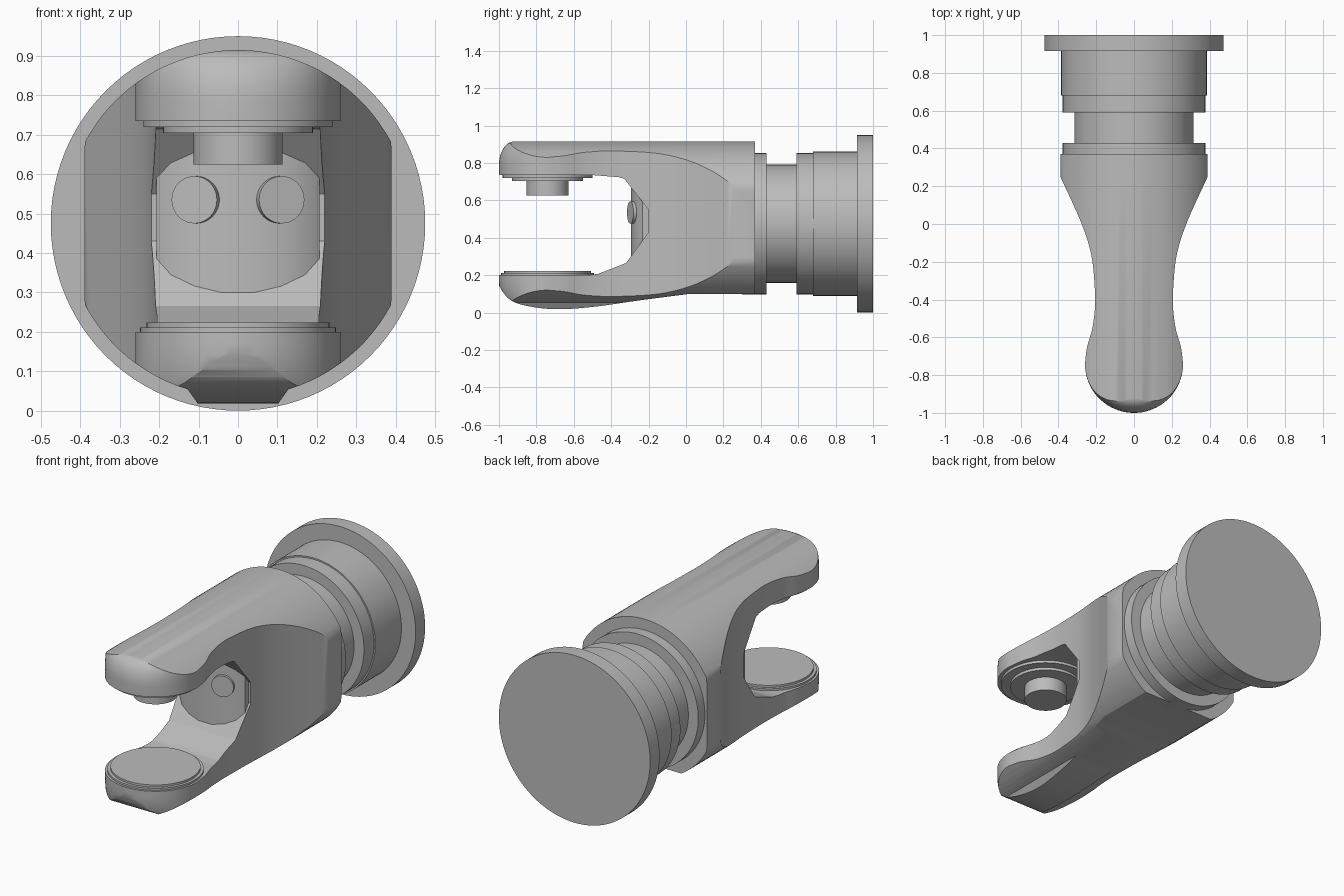
import bpy, bmesh, math
from mathutils import Vector, Matrix

if "Cube" in bpy.data.objects:
    bpy.data.objects.remove(bpy.data.objects["Cube"], do_unlink=True)

AXIS = 0.475      # height of the long axis
PAD_Y = -0.74     # centre of the jaw tips

grey = bpy.data.materials.new("plain grey")
grey.use_nodes = True
grey.diffuse_color = (0.5, 0.5, 0.5, 1)
grey.node_tree.nodes["Principled BSDF"].inputs["Base Color"].default_value = (0.5, 0.5, 0.5, 1)


def loft(name, rings):
    """Closed solid through equal-length rings of points."""
    bm = bmesh.new()
    rows = [[bm.verts.new(p) for p in ring] for ring in rings]
    n = len(rows[0])
    for a, b in zip(rows, rows[1:]):
        for i in range(n):
            j = (i + 1) % n
            bm.faces.new((a[i], a[j], b[j], b[i]))
    bm.faces.new(rows[0])
    bm.faces.new(rows[-1])
    bmesh.ops.recalc_face_normals(bm, faces=bm.faces)
    mesh = bpy.data.meshes.new(name)
    bm.to_mesh(mesh)
    bm.free()
    ob = bpy.data.objects.new(name, mesh)
    bpy.context.collection.objects.link(ob)
    mesh.materials.append(grey)
    return ob


def smooth(ob, angle=30):
    bpy.ops.object.select_all(action="DESELECT")
    ob.select_set(True)
    bpy.context.view_layer.objects.active = ob
    bpy.ops.object.shade_smooth_by_angle(angle=math.radians(angle))


def turned(name, profile, place, sides=64):
    """Turned solid: (distance along axis, radius) pairs, placed by a matrix."""
    turns = [2 * math.pi * i / sides for i in range(sides)]
    ob = loft(name, [[place @ Vector((r * math.cos(t), r * math.sin(t), d)) for t in turns]
                     for d, r in profile])
    smooth(ob)
    return ob


def spline(pts, steps=5):
    """Smooth curve through the points."""
    pts = [Vector(p) for p in pts]
    ext = [2 * pts[0] - pts[1]] + pts + [2 * pts[-1] - pts[-2]]
    out = []
    for a, b, c, d in zip(ext, ext[1:], ext[2:], ext[3:]):
        for k in range(steps):
            t = k / steps
            out.append(0.5 * (2 * b + (c - a) * t + (2 * a - 5 * b + 4 * c - d) * t * t
                              + (3 * b - a - 3 * c + d) * t ** 3))
    return out + [pts[-1]]


def boolean(ob, cutter):
    mod = ob.modifiers.new("shape", "BOOLEAN")
    mod.operation, mod.solver, mod.object = "INTERSECT", "EXACT", cutter
    bpy.ops.object.select_all(action="DESELECT")
    bpy.context.view_layer.objects.active = ob
    ob.select_set(True)
    bpy.ops.object.modifier_apply(modifier=mod.name)
    bpy.data.objects.remove(cutter, do_unlink=True)


# Clevis body: round section with flat sides, waisted in plan, forked in side view
section = []
for i in range(96):
    t = 2 * math.pi * (i + 0.5) / 96
    x, z = 0.44 * math.cos(t), AXIS + 0.44 * math.sin(t)
    if z < AXIS and abs(x) < 0.125:
        z = 0.015
    section.append((max(-0.39, min(0.39, x)), z))
body = loft("clevis_body", [[(x, y, z) for x, z in section] for y in (-1.1, 0.37)])

waist = spline([(0.39, 0.25), (0.32, 0.1), (0.277, 0), (0.242, -0.1), (0.22, -0.2), (0.209, -0.32),
                (0.206, -0.43), (0.22, -0.55), (0.248, -0.65), (0.26, PAD_Y)])
tip = [Vector((0.26 * math.cos(a), PAD_Y - 0.26 * math.sin(a)))
       for a in (math.pi * k / 40 for k in range(1, 21))]
half = [Vector((0.39, 0.5))] + waist + tip
outline = half + [Vector((-p.x, p.y)) for p in reversed(half[:-1])]


def tip_layer(z):
    # The tips round over near the top and the bottom
    over = max((z - 0.79) / 0.125, (0.17 - z) / 0.15, 0)
    f = 0.69 + 0.31 * math.sqrt(max(0, 1 - over * over))
    return [(p.x, PAD_Y + (p.y - PAD_Y) * f if p.y < PAD_Y else p.y, z) for p in outline]


arc = [math.sin(math.pi / 2 * k / 8) for k in range(9)]
levels = [-0.02] + [0.17 - 0.15 * s for s in reversed(arc)] + [0.79 + 0.125 * s for s in arc] + [0.96]
boolean(body, loft("plan_cutter", [tip_layer(z) for z in levels]))

belly = spline([(0.02, 0.1), (-0.25, 0.065), (-0.5, 0.03), (-0.7, 0.018), (-0.87, 0.04),
                (-0.96, 0.085), (-1.03, 0.2)])
throat = [(-0.52, 0.2), (-0.47, 0.207), (-0.32, 0.265), (-0.2, 0.43),
          (-0.2, 0.55), (-0.33, 0.715), (-0.36, 0.724), (-0.5, 0.735)]
side = [(0.5, 0.1)] + [tuple(p) for p in belly] + throat + [(-1.2, 0.735), (-1.2, 1), (0.5, 1)]
boolean(body, loft("side_cutter", [[(x, y, z) for y, z in side] for x in (-0.6, 0.6)]))
smooth(body)

# Bowed wall at the back of the throat
wall_plan = [(0.207, -0.1), (0.207, -0.232), (0.17, -0.262), (0.11, -0.283), (0.04, -0.295)]
wall_plan += [(-x, y) for x, y in reversed(wall_plan)]
smooth(loft("throat_wall", [[(x, y, z) for x, y in wall_plan] for z in (0.29, 0.665)]))

# Stepped shank and end flange
along_y = Matrix.Translation((0, 0, AXIS)) @ Matrix.Rotation(-math.pi / 2, 4, "X")
turned("shank", [(0.3, 0.378), (0.43, 0.378), (0.43, 0.316), (0.59, 0.316), (0.59, 0.378),
                 (0.68, 0.378), (0.68, 0.386), (0.93, 0.386)], along_y, 96)
turned("end_flange", [(0.915, 0.475), (1, 0.475)], along_y, 96)

# Pads and locating pin on the jaws
upright = Matrix.Translation((0, PAD_Y, 0))
turned("upper_pad", [(0.76, 0.24), (0.72, 0.24), (0.72, 0.19), (0.704, 0.19),
                     (0.704, 0.113), (0.625, 0.113)], upright)
turned("lower_pad", [(0.18, 0.248), (0.211, 0.248), (0.211, 0.232), (0.223, 0.232)], upright)

# Round buttons on the throat wall, turned outward
for s, label in ((1, "left"), (-1, "right")):
    out = Vector((s * 0.29, -0.957, 0))
    place = Matrix.Translation((s * 0.111, -0.298, 0.535)) @ out.to_track_quat("Z", "Y").to_matrix().to_4x4()
    turned(label + "_button", [(-0.06, 0.06), (0, 0.06)], place, 40)
